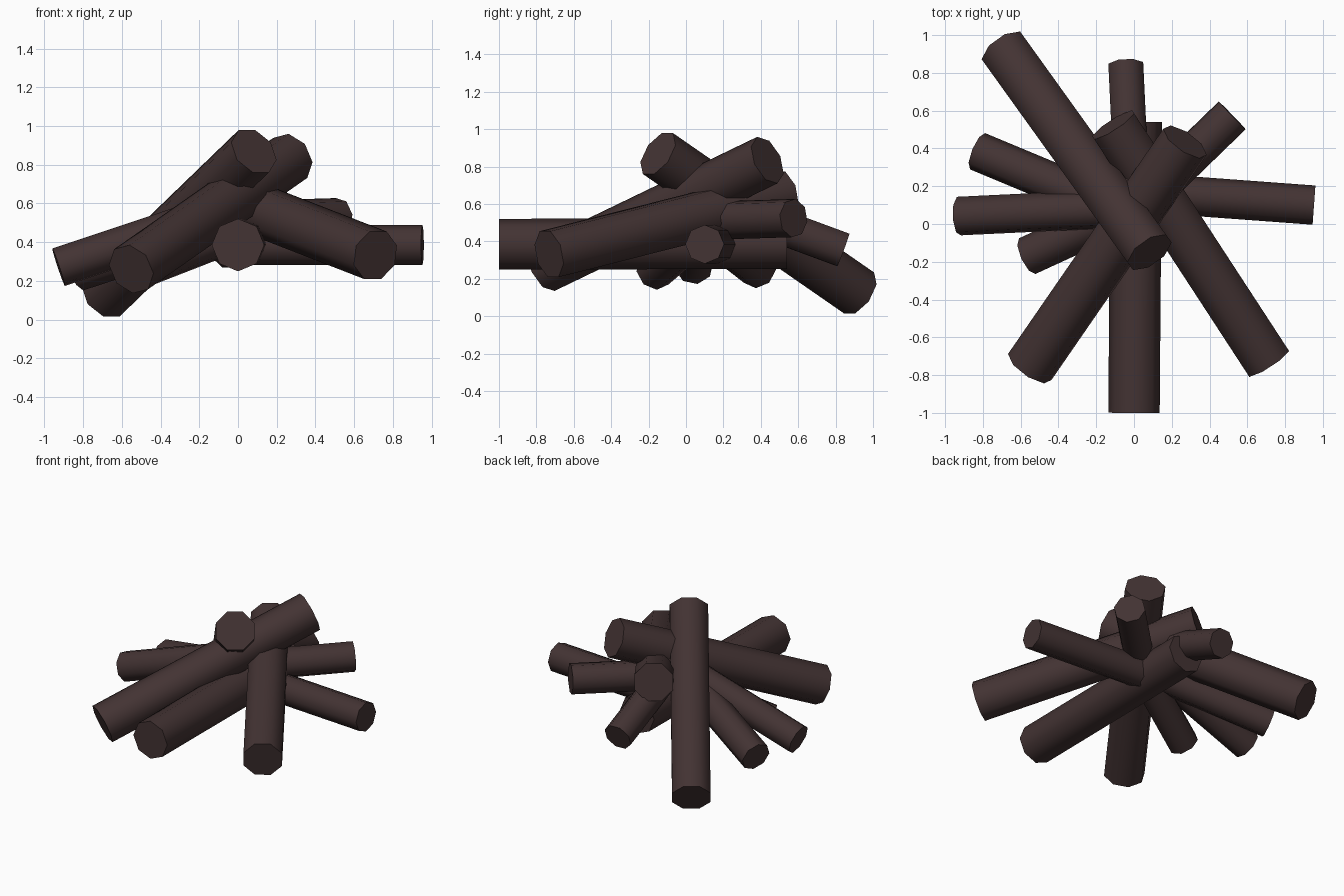
import bpy, math
from mathutils import Vector, Matrix

if "Cube" in bpy.data.objects:
    bpy.data.objects.remove(bpy.data.objects["Cube"])

wood = bpy.data.materials.new("charred_brown_wood")
wood.diffuse_color = (0.056, 0.033, 0.033, 1)
wood.use_nodes = True
wood.node_tree.nodes["Principled BSDF"].inputs["Base Color"].default_value = wood.diffuse_color


def log(name, a, b, r, turn=0.0):
    """Eight-sided log from point a to point b; turn rolls it about its axis."""
    a, b = Vector(a), Vector(b)
    z = (b - a).normalized()
    x = z.cross(Vector((0, 0, 1))).normalized()
    y = z.cross(x)
    rot = Matrix((x, y, z)).transposed()
    ring = [rot @ Vector((r * math.cos(t), r * math.sin(t), 0))
            for t in (math.radians(turn) + i * math.pi / 4 for i in range(8))]
    verts = [p + a for p in ring] + [p + b for p in ring]
    faces = [(i, (i + 1) % 8, (i + 1) % 8 + 8, i + 8) for i in range(8)]
    faces += [tuple(range(7, -1, -1)), tuple(range(8, 16))]
    me = bpy.data.meshes.new(name)
    me.from_pydata(verts, [], faces)
    me.materials.append(wood)
    ob = bpy.data.objects.new(name, me)
    bpy.context.collection.objects.link(ob)
    # smooth along the round sides, sharp at the cut ends
    bpy.ops.object.select_all(action='DESELECT')
    ob.select_set(True)
    bpy.context.view_layer.objects.active = ob
    bpy.ops.object.shade_smooth_by_angle(angle=math.radians(50))


BIG, SMALL = 0.136, 0.104

# large leaning and lying logs
log("top_log", (-0.69, 0.925, 0.125), (0.082, -0.15, 0.87), BIG, 22.5)
log("leaning_log", (-0.552, -0.757, 0.26), (0.27, 0.435, 0.835), BIG, 10)
log("crossing_log", (0.71, -0.732, 0.332), (-0.11, 0.525, 0.65), BIG, 22.5)
log("base_log", (0, -1, 0.385), (0.012, 0.54, 0.39), BIG, 0)

# small sticks radiating from the middle
log("right_stick", (0.953, 0.10, 0.385), (0.0, 0.17, 0.385), SMALL, 0)
log("left_stick", (-0.927, 0.042, 0.27), (-0.03, 0.085, 0.57), SMALL, 10)
log("back_right_stick", (0.52, 0.575, 0.525), (0.03, 0.10, 0.51), SMALL, 10)
log("front_left_stick", (-0.565, -0.17, 0.24), (0, 0.09, 0.46), SMALL, 0)
log("back_left_stick", (-0.828, 0.385, 0.25), (0, 0.04, 0.52), SMALL, 0)
log("back_stick", (-0.043, 0.84, 0.355), (-0.01, 0.15, 0.61), 0.1, 22.5)
